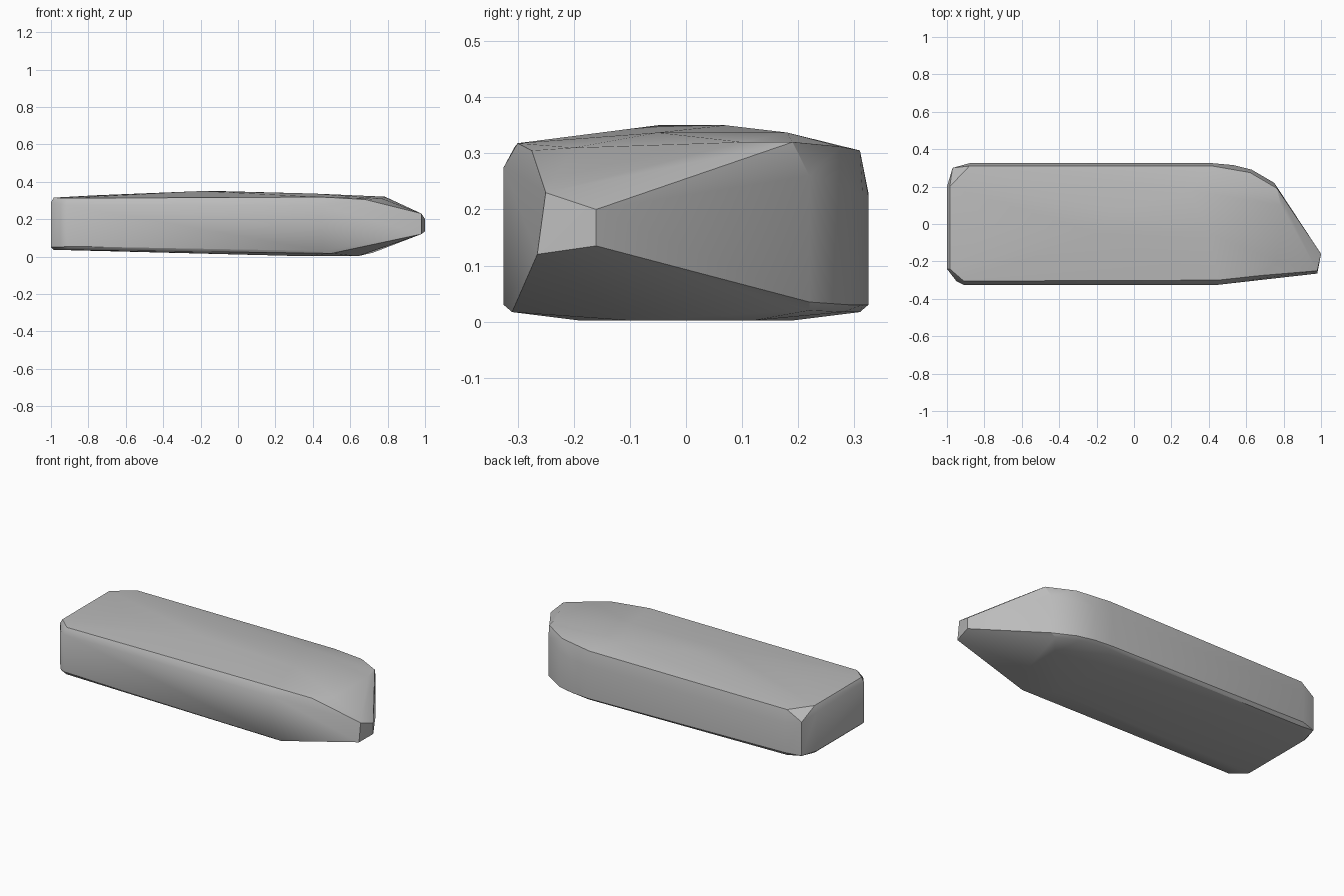
import bpy
import bmesh
import math

cube = bpy.data.objects.get("Cube")
if cube:
    bpy.data.objects.remove(cube, do_unlink=True)

grey = bpy.data.materials.new("mid grey")
grey.use_nodes = True
colour = (0.5, 0.5, 0.5, 1)
grey.diffuse_color = colour
grey.node_tree.nodes["Principled BSDF"].inputs["Base Color"].default_value = colour

# Side wall outline, seen from above: x, y, lower z, upper z
wall = [(-1, -0.24, 0.05, 0.29), (-0.95, -0.305, 0.05, 0.28),
        (-0.91, -0.325, 0.055, 0.275), (0.45, -0.325, 0.03, 0.275),
        (0.42, 0.325, 0.03, 0.225), (0.53, 0.315, 0.03, 0.225),
        (0.63, 0.29, 0.03, 0.24), (0.75, 0.22, 0.035, 0.26),
        (-0.88, 0.325, 0.055, 0.23), (-0.97, 0.3, 0.05, 0.25), (-1, 0.2, 0.05, 0.28)]

# Rim edges where the wall turns into the roof and the floor
roof_rim = [(-0.985, -0.24, 0.315), (-0.91, -0.305, 0.312), (0.45, -0.3, 0.318),
            (0.68, -0.275, 0.305), (0.77, -0.2, 0.31), (0.785, 0.1, 0.32),
            (0.765, 0.19, 0.32), (0.62, 0.275, 0.312), (0.42, 0.31, 0.305),
            (-0.88, 0.31, 0.305), (-0.985, 0.2, 0.315)]
floor_rim = [(-0.985, -0.24, 0.036), (-0.91, -0.31, 0.036), (0.5, -0.31, 0.017),
             (0.72, 0.22, 0.02), (0.6, 0.28, 0.017), (0.42, 0.31, 0.017),
             (-0.88, 0.31, 0.036), (-0.985, 0.2, 0.036)]

# Shallow crown on the roof and flat keel below
crown = [(-0.2, -0.05, 0.35), (-0.1, 0.07, 0.35), (0.3, 0.18, 0.337),
         (-0.75, 0.0, 0.328), (0.4, -0.05, 0.337)]
keel = [(0.35, -0.19, 0.002), (0.64, -0.1, 0.002), (0.64, 0.12, 0.002),
        (0.35, 0.19, 0.002)]

# Small slanted nose facet
nose = [(0.98, -0.25, 0.23), (1, -0.16, 0.2), (1, -0.16, 0.135), (0.98, -0.265, 0.12)]

points = roof_rim + floor_rim + crown + keel + nose
for x, y, low, high in wall:
    points += [(x, y, low), (x, y, high)]

# Wrap the profiles in one faceted convex shell
bm = bmesh.new()
for p in points:
    bm.verts.new(p)
hull = bmesh.ops.convex_hull(bm, input=bm.verts[:], use_existing_faces=False)
spare = {v for v in hull["geom_interior"] + hull["geom_unused"]
         if isinstance(v, bmesh.types.BMVert)}
bmesh.ops.delete(bm, geom=list(spare), context="VERTS")
bmesh.ops.dissolve_limit(bm, angle_limit=math.radians(1), verts=bm.verts[:], edges=bm.edges[:])
bmesh.ops.recalc_face_normals(bm, faces=bm.faces[:])
mesh = bpy.data.meshes.new("faceted_body")
bm.to_mesh(mesh)
bm.free()
mesh.materials.append(grey)
body = bpy.data.objects.new("faceted_body", mesh)
bpy.context.collection.objects.link(body)

# Soft blends on shallow edges, crisp on the rims
bpy.ops.object.select_all(action="DESELECT")
body.select_set(True)
bpy.context.view_layer.objects.active = body
bpy.ops.object.shade_smooth_by_angle(angle=math.radians(30))
